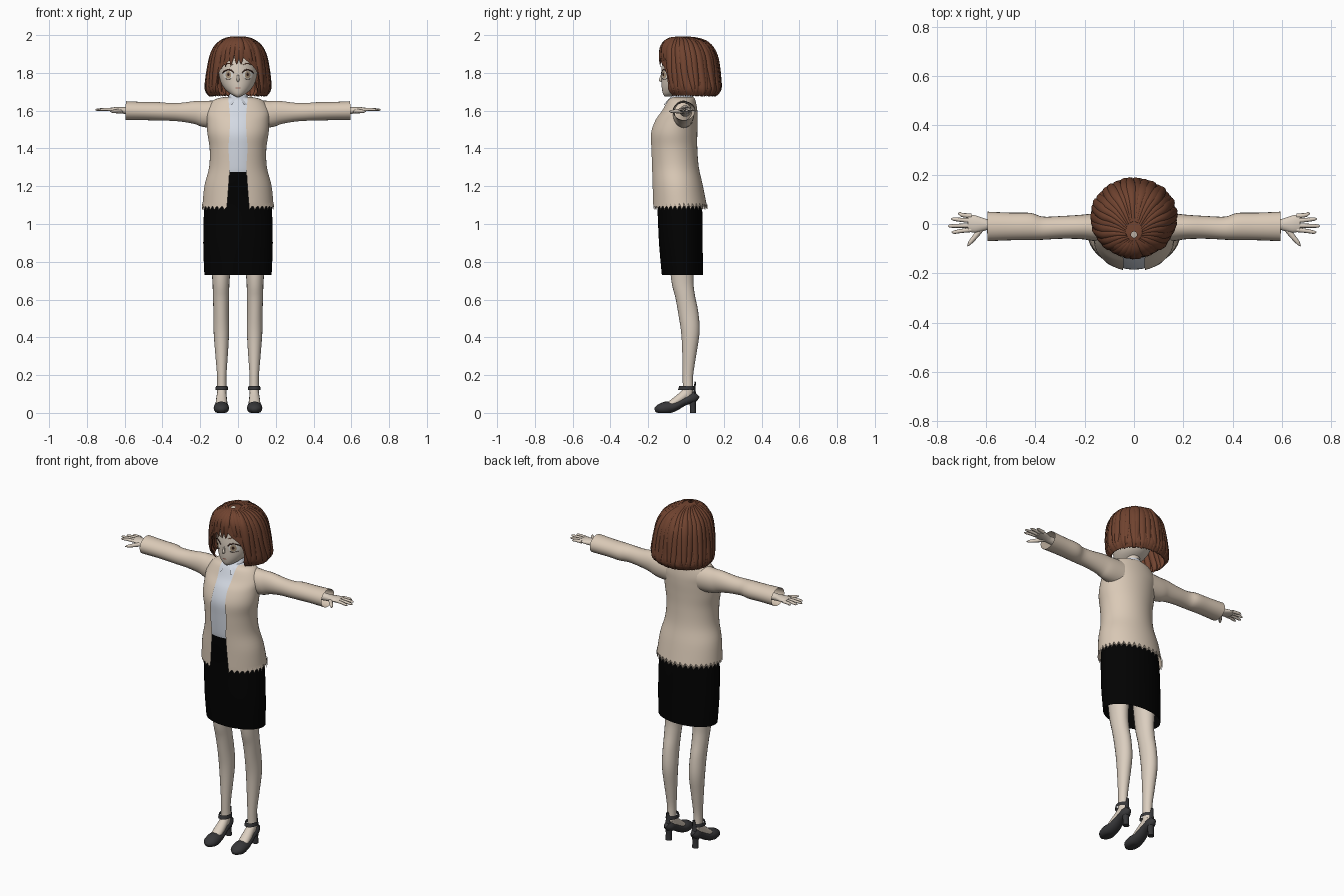
import bpy, bmesh, math, random
from mathutils import Vector

random.seed(4)
cube = bpy.data.objects.get("Cube")
if cube:
    bpy.data.objects.remove(cube, do_unlink=True)


def material(name, code):
    rgb = [(int(code[i:i + 2], 16) / 255) ** 2.2 for i in (0, 2, 4)]
    m = bpy.data.materials.new(name)
    m.use_nodes = True
    m.diffuse_color = (*rgb, 1)
    bsdf = m.node_tree.nodes["Principled BSDF"]
    bsdf.inputs["Base Color"].default_value = (*rgb, 1)
    bsdf.inputs["Roughness"].default_value = 0.8
    return m


SKIN = material("skin", "DACDBE")
CREAM = material("cream_cloth", "D9C8B5")
SHIRT = material("pale_blue_cloth", "D2D8E2")
BLACK = material("black_cloth", "090909")
SHOE = material("charcoal_leather", "3A3A3C")
HAIR = material("brown_hair", "704533")
WHITE = material("eye_white", "E8E4DC")
IRIS = material("tan_iris", "B09A80")
DARK = material("dark_brown", "35231E")
LIP = material("lip", "A87468")


def make(name, bm, mat, mirror=False):
    bmesh.ops.recalc_face_normals(bm, faces=bm.faces)
    mesh = bpy.data.meshes.new(name)
    bm.to_mesh(mesh)
    bm.free()
    mesh.materials.append(mat)
    ob = bpy.data.objects.new(name, mesh)
    bpy.context.scene.collection.objects.link(ob)
    if mirror:
        ob.modifiers.new("mirror", "MIRROR").use_mirror_merge = False
    bpy.ops.object.select_all(action="DESELECT")
    ob.select_set(True)
    bpy.context.view_layer.objects.active = ob
    bpy.ops.object.shade_smooth_by_angle(angle=math.radians(50))
    return ob


def smooth(rows, n=5):
    """Catmull-Rom interpolation of tuples."""
    out = []
    for i in range(len(rows) - 1):
        p = [rows[max(0, min(len(rows) - 1, i + k))] for k in (-1, 0, 1, 2)]
        for s in range(n):
            t = s / n
            out.append(tuple(0.5 * (2 * b + (c - a) * t + (2 * a - 5 * b + 4 * c - d) * t * t
                                    + (3 * b - a - 3 * c + d) * t ** 3) for a, b, c, d in zip(*p)))
    return out + [tuple(rows[-1])]


def on_ring(row, t):
    """Point on a horizontal ring (z, half width, front y, back y); t = 0 is the front."""
    z, rx, f, b = row[:4]
    return Vector((rx * math.sin(t), (f + b) / 2 - (b - f) / 2 * math.cos(t), z))


def bridge(bm, grid, closed):
    n = len(grid[0])
    for r0, r1 in zip(grid, grid[1:]):
        for j in range(n if closed else n - 1):
            k = (j + 1) % n
            bm.faces.new((r0[j], r0[k], r1[k], r1[j]))


def shell(name, rings, mat, cols=48, cx=0, jag=0, ripple=0, cap=False, mirror=False):
    """Stack of rings; a fifth value is the half width of the front opening."""
    bm = bmesh.new()
    closed = len(rings[0]) == 4
    grid, rows = [], smooth(rings)
    for i, row in enumerate(rows):
        a0 = 0 if closed else math.asin(max(0, min(0.95, row[4] / row[1])))
        line = []
        for j in range(cols):
            t = a0 + (2 * math.pi - 2 * a0) * j / (cols if closed else cols - 1)
            p = on_ring(row, t)
            k = 1 + ripple * abs(math.sin(12 * t))
            p.x, p.y = p.x * k + cx, p.y * k
            if i == len(rows) - 1 and j % 2:
                p.z += jag
            line.append(bm.verts.new(p))
        grid.append(line)
    bridge(bm, grid, closed)
    if cap:
        bm.faces.new(grid[0])
        bm.faces.new(grid[-1])
    return make(name, bm, mat, mirror)


def tube(bm, stations, side, seg=16, caps=True, n=4, floor=None):
    """Sweep an ellipse along (x, y, z, radius along side, other radius)."""
    rows, grid = smooth(stations, n), []
    side = Vector(side)
    for i, r in enumerate(rows):
        tan = Vector(rows[min(i + 1, len(rows) - 1)][:3]) - Vector(rows[max(i - 1, 0)][:3])
        up = tan.cross(side).normalized()
        line = []
        for j in range(seg):
            a = 2 * math.pi * j / seg
            p = Vector(r[:3]) + side * (r[3] * math.cos(a)) + up * (r[4] * math.sin(a))
            if floor is not None:
                p.z = max(floor, p.z)
            line.append(bm.verts.new(p))
        grid.append(line)
    bridge(bm, grid, True)
    if caps:
        bm.faces.new(grid[0])
        bm.faces.new(grid[-1])


X, Y, Z = (1, 0, 0), (0, 1, 0), (0, 0, 1)

# Jacket body, shirt and collar
jacket = [(1.672, .075, -.08, .04, .05), (1.655, .13, -.10, .05, .05), (1.60, .165, -.13, .06, .045),
          (1.55, .165, -.165, .062, .042), (1.48, .162, -.19, .06, .045), (1.40, .15, -.19, .06, .05),
          (1.30, .153, -.185, .068, .045), (1.20, .178, -.182, .09, .05), (1.075, .19, -.18, .115, .06)]
shell("jacket_body", jacket, CREAM, cols=70, jag=.035)
inner = [(z, rx * .94, f + .007, b - .007) for z, rx, f, b, o in jacket[:7]]
shell("shirt", inner + [(1.265, .145, -.173, .06)], SHIRT, cap=True)
shell("shirt_collar", [(1.69, .043, -.062, .03, .006), (1.665, .056, -.09, .04, .012),
                       (1.63, .066, -.128, .03, .032)], SHIRT, cols=30)

# Sleeves, open at the cuff
bm = bmesh.new()
tube(bm, [(.10, -.015, 1.58, .06, .075), (.17, -.013, 1.582, .055, .07), (.22, -.012, 1.59, .049, .062),
          (.30, -.014, 1.592, .046, .05), (.37, -.017, 1.594, .047, .047), (.42, -.01, 1.596, .055, .049),
          (.50, -.01, 1.598, .056, .048), (.595, -.01, 1.6, .06, .05)], Y, seg=24, caps=False)
make("sleeves", bm, CREAM, True)

# Hands with fingers
bm = bmesh.new()
tube(bm, [(.45, -.005, 1.598, .03, .03), (.58, -.003, 1.6, .022, .02), (.61, -.002, 1.602, .026, .017),
          (.645, 0, 1.605, .035, .014), (.675, .004, 1.606, .034, .01)], Y)
for base, tip, end in ((.032, .042, .715), (.013, .02, .742), (-.006, -.008, .755), (-.023, -.033, .74)):
    tube(bm, [(.66, base, 1.606, .01, .009), (.70, (base + tip) / 2, 1.607, .0085, .008),
              (end - .01, tip, 1.605, .007, .006), (end, tip, 1.604, .002, .002)], Y, seg=8)
tube(bm, [(.615, -.012, 1.598, .013, .012), (.64, -.045, 1.597, .011, .011),
          (.665, -.075, 1.596, .008, .008), (.676, -.09, 1.596, .002, .002)], Z, seg=8)
make("hands", bm, SKIN, True)

# Skirt
shell("skirt", [(1.275, .145, -.177, .06), (1.2, .16, -.17, .075), (1.1, .178, -.153, .085),
                (.9, .184, -.143, .088), (.73, .178, -.128, .09)], BLACK)

# Legs and feet
bm = bmesh.new()
tube(bm, [(.09, -.02, .95, .07, .075), (.09, -.02, .72, .047, .06), (.09, -.005, .62, .043, .052),
          (.089, .012, .53, .041, .053), (.088, .023, .43, .041, .049), (.087, .018, .32, .034, .038),
          (.086, .01, .2, .025, .028), (.086, .01, .12, .025, .028), (.086, 0, .07, .022, .03)], X, seg=20)
tube(bm, [(.086, .02, .12, .022, .03), (.087, -.02, .085, .027, .026), (.088, -.07, .05, .03, .022),
          (.088, -.12, .025, .025, .012)], X)
make("legs", bm, SKIN, True)

# Heeled shoes with ankle strap
bm = bmesh.new()
tube(bm, [(.087, .056, .10, .012, .022), (.087, .035, .08, .028, .027), (.087, -.01, .06, .03, .022),
          (.088, -.06, .035, .037, .026), (.088, -.105, .026, .041, .034), (.088, -.145, .02, .034, .024),
          (.088, -.165, .014, .012, .01)], X, floor=0)
tube(bm, [(.087, .034, .085, .024, .022), (.087, .036, .04, .017, .016), (.087, .038, 0, .018, .016)], X, n=2)
tube(bm, [(.087, .052, .08, .018, .008), (.086, .045, .12, .014, .006), (.086, .05, .165, .007, .004)], X, seg=10)
make("shoes", bm, SHOE, True)
shell("ankle_straps", [(.143, .031, -.036, .045), (.122, .034, -.042, .046)], SHOE, cols=24, cx=.086, mirror=True)

# Head and neck
head = [(1.675, .012, -.112, -.08), (1.69, .042, -.122, -.02), (1.72, .074, -.128, .05),
        (1.76, .094, -.13, .09), (1.82, .104, -.13, .11), (1.90, .10, -.115, .11), (1.96, .06, -.06, .07)]
head_rows = smooth(head)
shell("head", head, SKIN, cap=True)
bm = bmesh.new()
tube(bm, [(0, -.015, 1.6, .045, .042), (0, -.015, 1.66, .038, .038), (0, -.01, 1.73, .04, .04)], X)
make("neck", bm, SKIN)


def face_point(x, z, lift):
    for a, b in zip(head_rows, head_rows[1:]):
        if a[0] <= z <= b[0]:
            k = (z - a[0]) / (b[0] - a[0])
            row = [p + (q - p) * k for p, q in zip(a, b)]
            return on_ring(row, math.asin(max(-1, min(1, x / row[1])))) - Vector((0, lift, 0))


def plate(name, cx, cz, w, h, mat, lift):
    bm = bmesh.new()
    grid = [[bm.verts.new(face_point(cx + w * r * math.cos(a), cz + h * r * math.sin(a), lift))
             for a in (2 * math.pi * j / 20 for j in range(20))] for r in (.05, .4, .7, 1)]
    bridge(bm, grid, True)
    bm.faces.new(grid[0])
    make(name, bm, mat, cx > 0)


def stroke(name, points, radius, mat):
    bm = bmesh.new()
    last = len(points) - 1
    tube(bm, [(*face_point(x, z, .002), .002, radius * (.4 if i in (0, last) else 1))
              for i, (x, z) in enumerate(points)], Y, seg=8)
    make(name, bm, mat, True)


# Facial details
plate("eye_whites", .052, 1.79, .026, .022, WHITE, .0015)
plate("irises", .051, 1.79, .015, .02, IRIS, .003)
plate("pupils", .051, 1.792, .006, .009, DARK, .0045)
plate("mouth", 0, 1.72, .014, .004, LIP, .002)
stroke("upper_lashes", [(.022, 1.798), (.035, 1.812), (.055, 1.816), (.074, 1.808), (.083, 1.797)], .004, DARK)
stroke("lower_lashes", [(.036, 1.769), (.052, 1.766), (.07, 1.771)], .0015, DARK)
stroke("eyebrows", [(.025, 1.843), (.05, 1.85), (.08, 1.84)], .003, HAIR)
bm = bmesh.new()
tube(bm, [(0, -.125, 1.80, .003, .003), (0, -.133, 1.775, .006, .006), (0, -.135, 1.762, .007, .009),
          (0, -.126, 1.754, .003, .003)], X, seg=10)
make("nose", bm, SKIN)

# Hair shell with a face opening
hair = [(1.992, .012, -.055, -.03, 0), (1.985, .05, -.08, .04, 0), (1.965, .09, -.11, .10, 0),
        (1.93, .122, -.132, .135, 0), (1.88, .143, -.138, .158, .03), (1.82, .156, -.138, .17, .09),
        (1.76, .166, -.13, .178, .105), (1.71, .17, -.12, .182, .1), (1.675, .15, -.09, .155, .09)]
shell("hair_shell", hair, HAIR, cols=96, jag=.012, ripple=.025)
hair_rows = smooth(hair)


def lock(bm, t, end, width, sweep=0, depth=.011):
    """Tapered strand lying on the hair surface from the crown down."""
    idx = list(range(3, end, 3)) + [end]
    stations = []
    for n, i in enumerate(idx):
        u = n / (len(idx) - 1)
        taper = min(1, .25 + 2 * u) * (1 - .95 * u ** 4)
        stations.append((*on_ring(hair_rows[i], t + sweep * u), width * taper, depth * taper))
    tube(bm, stations, (math.cos(t + sweep / 2), math.sin(t + sweep / 2), 0), seg=8, n=2)


bm = bmesh.new()
for j in range(26):
    t = math.radians(50 + 260 * j / 25)
    lock(bm, t, random.choice((38, 39, 40)), .024, random.uniform(-.08, .08), random.uniform(.009, .016))
make("hair_locks", bm, HAIR)

# Bangs parted to one side, with longer locks framing the cheeks
bm = bmesh.new()
for deg, end, sweep in ((-48, 34, 0), (-40, 27, -.05), (-30, 25, -.1), (-20, 24, -.1), (-10, 24, -.08),
                        (0, 23, -.05), (9, 23, -.05), (20, 22, .15), (29, 24, .15), (40, 27, .08), (48, 34, 0)):
    lock(bm, math.radians(deg), end, .02, sweep, .009)
make("bangs", bm, HAIR)
